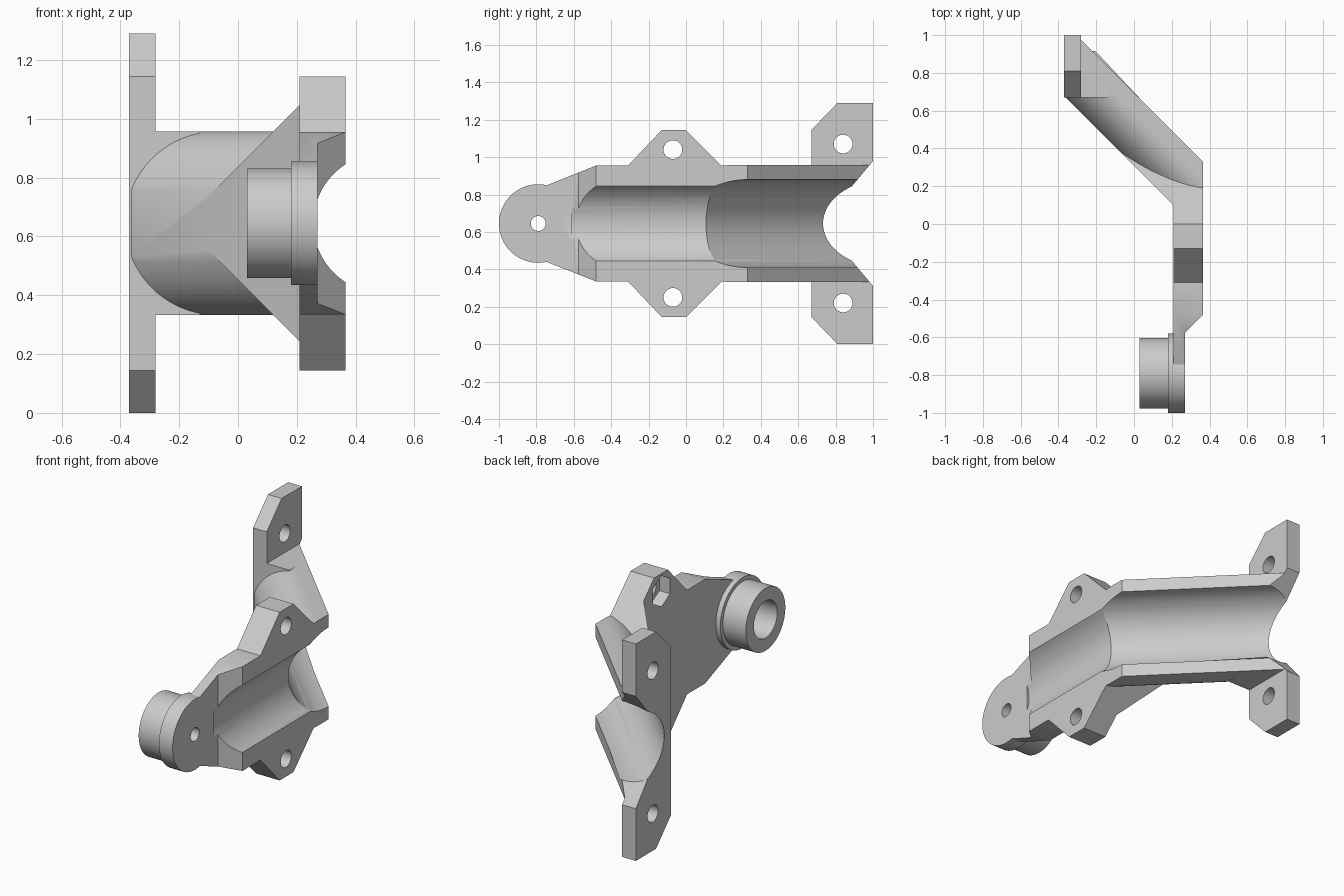
import bpy, bmesh, math

if "Cube" in bpy.data.objects:
    bpy.data.objects.remove(bpy.data.objects["Cube"])

MID = 0.645          # height of the symmetry plane
OUT = 0.695          # x + y on the outer face of the slanted arm
INN = 0.308          # x + y on its inner face

grey = bpy.data.materials.new("light_grey")
grey.use_nodes = True
grey.diffuse_color = (0.6, 0.6, 0.6, 1)
grey.node_tree.nodes["Principled BSDF"].inputs["Base Color"].default_value = (0.6, 0.6, 0.6, 1)


# Ways to place a 2D profile point (a, b) at extrusion distance t
def along_x(a, b, t):
    return (t, a, MID + b)


def along_y(a, b, t):
    return (a, t, MID + b)


def along_z(a, b, t):
    return (a, b, MID + t)


def along_arm(a, b, t):
    return ((a - t) / 2, (a + t) / 2, MID + b)


def prism(name, points, place, lo, hi):
    bm = bmesh.new()
    rings = [[bm.verts.new(place(a, b, t)) for a, b in points] for t in (lo, hi)]
    n = len(points)
    bm.faces.new(rings[0])
    bm.faces.new(rings[1])
    for i in range(n):
        j = (i + 1) % n
        bm.faces.new((rings[0][i], rings[0][j], rings[1][j], rings[1][i]))
    bmesh.ops.recalc_face_normals(bm, faces=bm.faces)
    mesh = bpy.data.meshes.new(name)
    bm.to_mesh(mesh)
    bm.free()
    mesh.materials.append(grey)
    ob = bpy.data.objects.new(name, mesh)
    bpy.context.collection.objects.link(ob)
    return ob


def ellipse(a, b, ra, rb, n=64, turn=0):
    angles = [math.tau * i / n + turn for i in range(n)]
    return [(a + ra * math.cos(k), b + rb * math.sin(k)) for k in angles]


def rect(a0, a1, b0, b1):
    return [(a0, b0), (a1, b0), (a1, b1), (a0, b1)]


def mirrored(half):
    return half + [(a, -b) for a, b in reversed(half)]


def combine(target, other, operation):
    mod = target.modifiers.new("combine", "BOOLEAN")
    mod.operation = operation
    mod.solver = "EXACT"
    mod.object = other
    bpy.context.view_layer.objects.active = target
    bpy.ops.object.modifier_apply(modifier=mod.name)
    bpy.data.objects.remove(other)


# Main plate: side profile with mounting ears, trimmed by its plan outline
bracket = prism("bracket", mirrored([(-0.79, 0.19), (-0.745, 0.205), (-0.48, 0.31),
                (-0.31, 0.31), (-0.13, 0.5), (0, 0.5), (0.41, 0.09)]), along_x, -0.3, 0.5)
plan = [(0.21, -0.85), (0.27, -0.85), (0.27, -0.575), (0.365, -0.48), (0.365, OUT - 0.365),
        (OUT - 0.42, 0.42), (INN - 0.42, 0.42), (0.21, INN - 0.21)]
combine(bracket, prism("plan_trim", plan, along_z, -0.7, 0.7), "INTERSECT")

# Slanted arm with a rounded back
back = []
for i in range(25):
    k = math.radians(21.6 + (90 - 21.6) * i / 24)
    back.append((0.6 - 0.314 * math.cos(k), 0.312 * math.sin(k)))
back[0] = (INN, back[0][1])
arm = prism("slanted_arm", mirrored(back + [(OUT, 0.312)]), along_arm, -0.8, 2)
combine(arm, prism("arm_trim", rect(-0.37, 0.365, -0.5, 1), along_z, -0.7, 0.7), "INTERSECT")
combine(bracket, arm, "UNION")

# End plate with clipped corners, and the block behind it
end_plate = prism("end_plate", mirrored([(0.67, 0.5), (0.81, 0.645), (1, 0.645)]),
                  along_x, -0.37, -0.28)
combine(bracket, end_plate, "UNION")
block = [(-0.37, 0.67), (-0.13, 0.67), (-0.13, OUT + 0.13), (-0.3, OUT + 0.3), (-0.37, OUT + 0.3)]
combine(bracket, prism("end_block", block, along_z, -0.312, 0.312), "UNION")

# Round flange and boss
for name, radius, lo, hi in (("flange", 0.21, 0.18, 0.27), ("boss", 0.186, 0.03, 0.2)):
    combine(bracket, prism(name, ellipse(-0.79, 0, radius, radius), along_x, lo, hi), "UNION")

# Troughs, and the flared opening at the end plate
half_width = 0.235
arm_trough = ellipse(OUT, 0, half_width * math.sqrt(2), half_width, 96)
combine(bracket, prism("arm_trough", arm_trough, along_arm, -1, 2.2), "DIFFERENCE")
main_trough = ellipse(0.494, 0, 0.238, 0.238, 96)
combine(bracket, prism("main_trough", main_trough, along_y, -0.61, 0.16), "DIFFERENCE")
flare = mirrored([(0.89, 0.203), (1.03, 0.37)])
combine(bracket, prism("flare", flare, along_x, -0.5, 0), "DIFFERENCE")

# Boss bore and screw hole
combine(bracket, prism("bore", ellipse(-0.79, 0, 0.11, 0.11), along_x, -0.1, 0.2), "DIFFERENCE")
combine(bracket, prism("screw_hole", ellipse(-0.79, 0, 0.04, 0.04, 32), along_x, 0, 0.5),
        "DIFFERENCE")

# Bolt holes and hexagonal nut pockets, above and below
for side in (1, -1):
    z = 0.395 * side
    cuts = [prism("ear_hole", ellipse(-0.07, z, 0.05, 0.05, 32), along_x, 0, 0.5),
            prism("nut_pocket", ellipse(-0.07, z, 0.092, 0.092, 6, math.pi / 2),
                  along_x, 0.1, 0.28),
            prism("end_hole", ellipse(0.84, 0.425 * side, 0.05, 0.05, 32), along_x, -0.5, -0.2)]
    for cut in cuts:
        combine(bracket, cut, "DIFFERENCE")

# Smooth the round surfaces, keep edges sharp
bpy.ops.object.select_all(action="DESELECT")
bracket.select_set(True)
bpy.context.view_layer.objects.active = bracket
bpy.ops.object.shade_smooth_by_angle(angle=math.radians(25))
